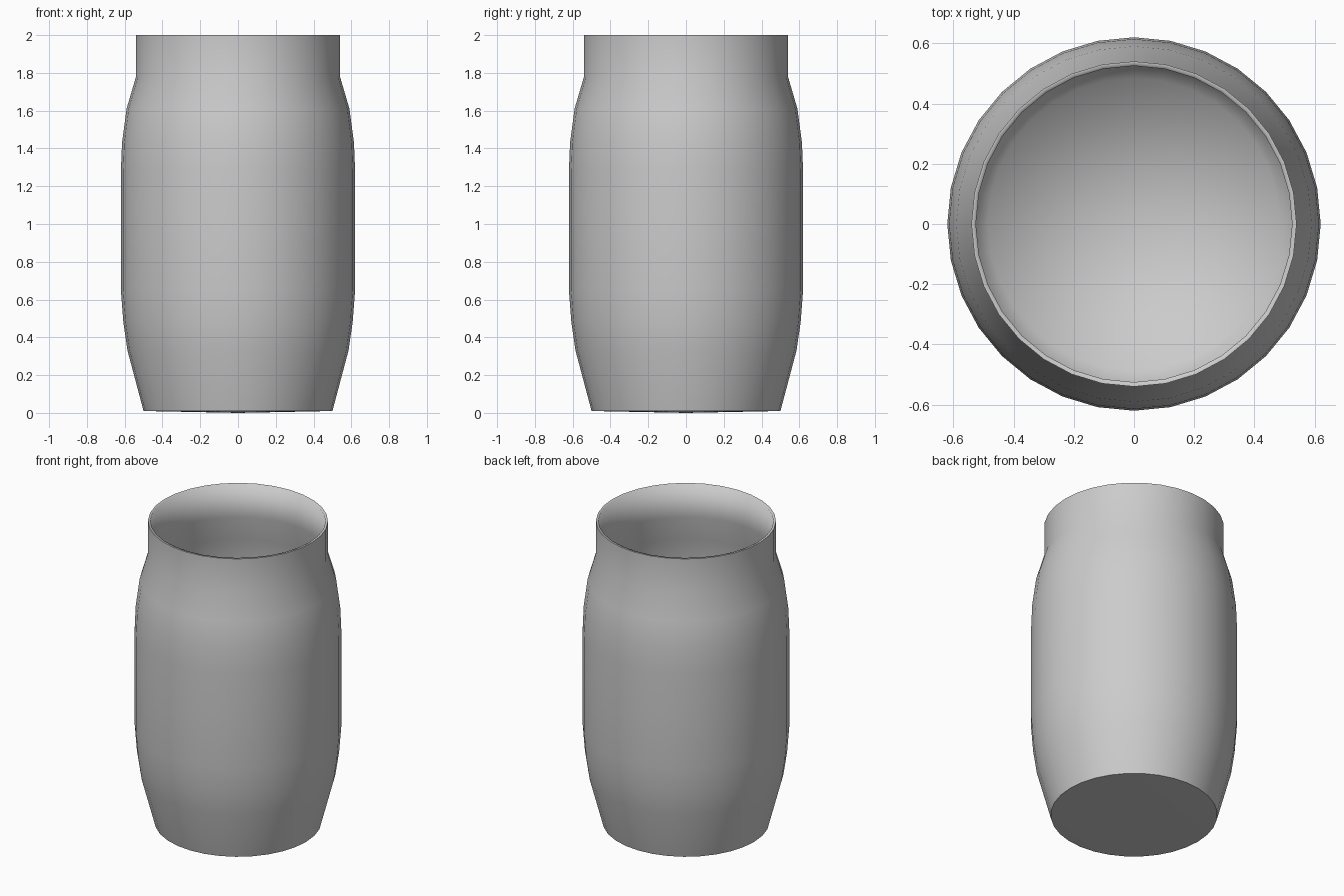
import bpy, bmesh, math
from mathutils import Vector

# Remove the default object
cube = bpy.data.objects.get("Cube")
if cube:
    bpy.data.objects.remove(cube, do_unlink=True)

SIDES = 32
WALL = 0.015

# Plain grey material
grey = bpy.data.materials.new("plain grey")
grey.use_nodes = True
colour = (0.6, 0.6, 0.6, 1)
grey.diffuse_color = colour
grey.node_tree.nodes["Principled BSDF"].inputs["Base Color"].default_value = colour

# Outer wall profile as radius and height, from foot to rim
outer = [(0.50, 0.01), (0.585, 0.33), (0.607, 0.48), (0.62, 0.65), (0.62, 0.97),
         (0.62, 1.28), (0.614, 1.43), (0.59, 1.61), (0.54, 1.78), (0.54, 2.0)]
# Inner wall follows the outer one, with a floor just above the foot
inner = [(r - WALL, z) for r, z in reversed(outer)]
inner[-1] = (outer[0][0] - WALL, outer[0][1] + WALL)
profile = [(0, 0)] + outer + inner + [(0, inner[-1][1])]

# Turn the profile into a closed, hollow jar
bm = bmesh.new()
points = [bm.verts.new((r, 0, z)) for r, z in profile]
edges = [bm.edges.new(pair) for pair in zip(points, points[1:])]
bmesh.ops.spin(bm, geom=points + edges, cent=(0, 0, 0), axis=(0, 0, 1),
               angle=math.tau, steps=SIDES, use_merge=False)
bmesh.ops.remove_doubles(bm, verts=bm.verts, dist=0.0005)
bmesh.ops.recalc_face_normals(bm, faces=bm.faces)

# Smooth all faces, keeping the foot edge and outer rim crisp
for face in bm.faces:
    face.smooth = True


def is_ring(edge, radius, height):
    return all(abs(v.co.xy.length - radius) < 0.001 and abs(v.co.z - height) < 0.001
               for v in edge.verts)


for edge in bm.edges:
    if any(is_ring(edge, r, z) for r, z in (outer[0], outer[-1])):
        edge.smooth = False

mesh = bpy.data.meshes.new("jar_body")
bm.to_mesh(mesh)
bm.free()
mesh.materials.append(grey)
jar = bpy.data.objects.new("jar_body", mesh)
bpy.context.collection.objects.link(jar)
